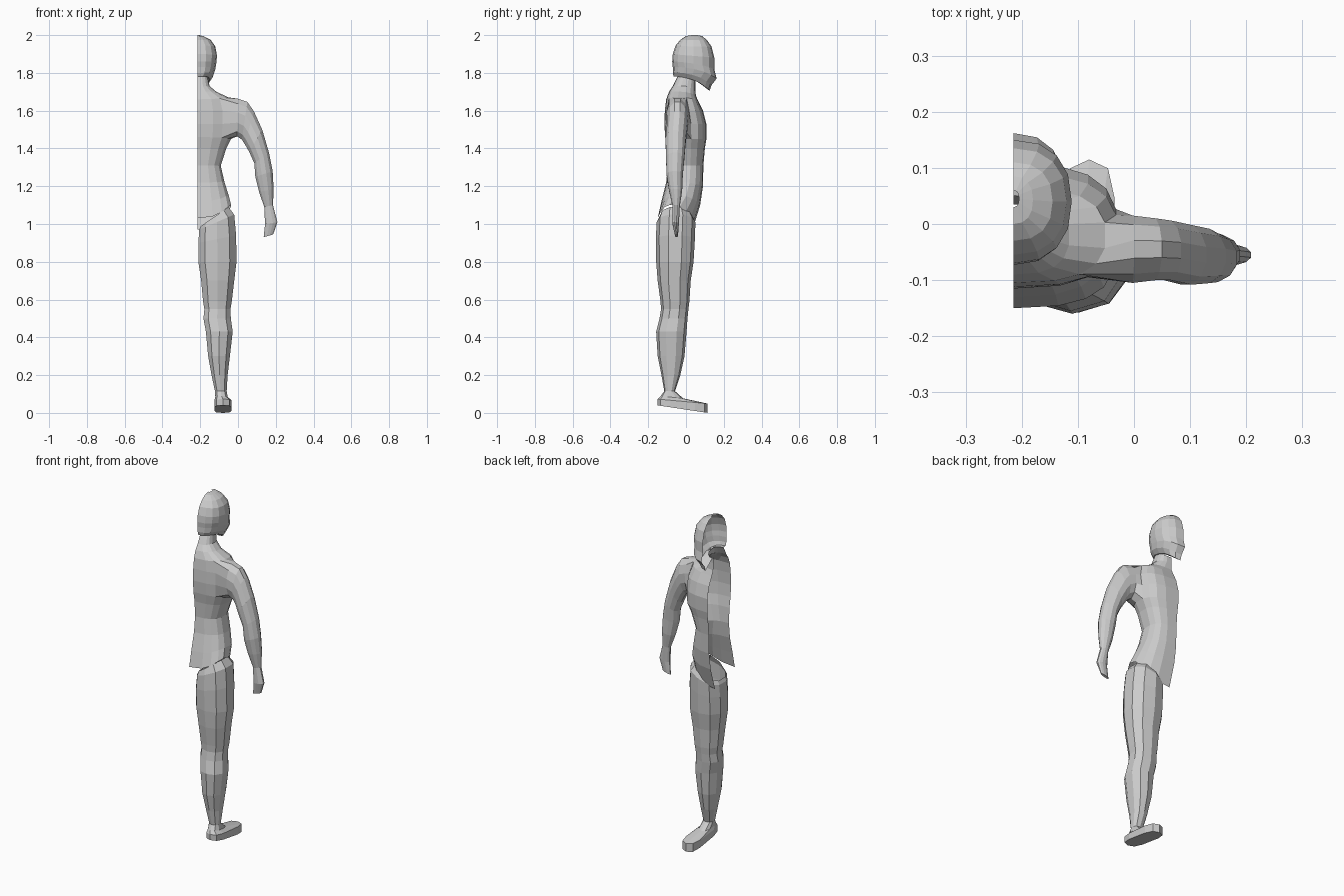
import bpy, bmesh
from math import sin, cos, pi, radians

MID = -0.215  # open cutting plane of the half figure


def spow(v, p):
    return abs(v) ** p * (1 if v >= 0 else -1)


def half_ring(bm, row, n, p):
    """Half section from back centre round the side to front centre."""
    zb, zs, zf, yb, yf, w = row
    out = []
    for i in range(n + 1):
        t = pi * i / n
        c, s = spow(cos(t), p), spow(max(0, sin(t)), p)
        if i in (0, n):
            s = 0
        zc = zb + (zf - zb) * (1 - cos(t)) / 2
        z = zc + (zs - (zb + zf) / 2) * sin(t) ** 2
        out.append(bm.verts.new((MID + w * s, (yb + yf) / 2 - (yf - yb) / 2 * c, z)))
    return out


def strip(bm, a, b, closed=False, skip=()):
    n = len(a)
    for i in range(n if closed else n - 1):
        if i not in skip:
            j = (i + 1) % n
            bm.faces.new((a[i], a[j], b[j], b[i]))


def finish(bm, name):
    bmesh.ops.recalc_face_normals(bm, faces=bm.faces)
    me = bpy.data.meshes.new(name)
    bm.to_mesh(me)
    bm.free()
    bpy.context.collection.objects.link(bpy.data.objects.new(name, me))


# Head: open half shell (back z, side z, front z, back y, front y, width)
bm = bmesh.new()
rows = [
    (1.78, 1.775, 1.755, -.04, .06, .045),
    (1.78, 1.765, 1.705, -.065, .125, .065),
    (1.80, 1.79, 1.735, -.07, .135, .085),
    (1.83, 1.82, 1.77, -.07, .162, .095),
    (1.86, 1.85, 1.82, -.073, .15, .1),
    (1.90, 1.89, 1.88, -.07, .15, .104),
    (1.945, 1.94, 1.94, -.055, .135, .095),
    (1.975, 1.975, 1.975, -.03, .11, .07),
    (1.995, 1.993, 1.995, 0, .085, .035),
    (2.0, 2.0, 2.0, .03, .06, .01)]
rings = [half_ring(bm, r, 8, .85) for r in rows]
for a, b in zip(rings, rings[1:]):
    strip(bm, a, b)
finish(bm, "head")

# Torso: open half shell with a hole where the arm joins
bm = bmesh.new()
rows = [
    (1.03, 1.10, 0.97, -.15, .035, .18),
    (1.12, 1.15, 1.10, -.13, .075, .168),
    (1.22, 1.22, 1.20, -.105, .09, .145),
    (1.31, 1.31, 1.31, -.095, .092, .125),
    (1.40, 1.40, 1.40, -.1, .1, .155),
    (1.46, 1.45, 1.45, -.11, .108, .18),
    (1.53, 1.53, 1.53, -.115, .108, .185),
    (1.60, 1.60, 1.60, -.112, .09, .185),
    (1.66, 1.67, 1.65, -.105, .065, .165),
    (1.70, 1.70, 1.68, -.09, .052, .1),
    (1.73, 1.73, 1.72, -.07, .05, .065),
    (1.78, 1.775, 1.755, -.045, .05, .055)]
rings = [half_ring(bm, r, 9, .75) for r in rows]
B, T, L, R = 5, 8, 2, 5  # hole rows and columns
for i, (a, b) in enumerate(zip(rings, rings[1:])):
    strip(bm, a, b, skip=range(L, R) if B <= i < T else ())

# Arm: grown from the hole (inner x, z, outer x, z, centre y, half depth)
prev = ([rings[B][c] for c in range(L, R)] + [rings[r][R] for r in range(B, T)]
        + [rings[T][c] for c in range(R, L, -1)] + [rings[r][L] for r in range(T, B, -1)])
arm = [
    (-.005, 1.46, 0, 1.667, -.045, .062),
    (.02, 1.443, .05, 1.65, -.045, .057),
    (.035, 1.42, .085, 1.60, -.047, .055),
    (.058, 1.38, .13, 1.50, -.055, .055),
    (.085, 1.32, .165, 1.38, -.057, .05),
    (.09, 1.25, .185, 1.28, -.06, .045),
    (.11, 1.17, .19, 1.185, -.055, .036),
    (.138, 1.09, .186, 1.10, -.052, .02),
    (.142, 1.0, .21, 1.01, -.055, .018),
    (.135, .93, .187, .945, -.05, .008)]
for xi, zi, xo, zo, yc, d in arm:
    ring = []
    for k in range(12):
        t = radians(225 + 30 * k)
        u = sin(t) / 2 + .5
        ring.append(bm.verts.new((xi + (xo - xi) * u, yc + d * cos(t), zi + (zo - zi) * u)))
    strip(bm, prev, ring, closed=True)
    prev = ring
bm.faces.new(prev)
finish(bm, "torso_and_arm")

# Leg and foot (x range, y range, z, z slope across x, z slope along y, roundness)
bm = bmesh.new()
leg = [
    (-.195, -.05, -.14, .03, 1.04, .05, 0, .9),
    (-.205, -.02, -.155, .05, 1.01, .04, 0, .9),
    (-.21, -.01, -.16, .047, .92, .02, 0, .9),
    (-.21, -.008, -.158, .04, .80, 0, 0, .9),
    (-.195, -.02, -.15, .025, .70, 0, 0, .9),
    (-.185, -.033, -.135, .018, .59, 0, 0, .9),
    (-.178, -.04, -.132, .013, .55, 0, 0, .9),
    (-.183, -.038, -.14, .008, .50, 0, 0, .9),
    (-.17, -.028, -.158, .003, .43, 0, 0, .9),
    (-.158, -.043, -.15, -.008, .30, 0, 0, .9),
    (-.14, -.055, -.13, -.03, .20, 0, 0, .9),
    (-.122, -.06, -.115, -.058, .115, 0, 0, .9),
    (-.12, -.055, -.135, -.015, .083, 0, -.006, .8),
    (-.125, -.035, -.15, .115, .061, 0, -.012, .6),
    (-.125, -.035, -.15, .115, .02, 0, -.02, .6)]
prev = None
for x0, x1, y0, y1, z, sx, sy, p in leg:
    ring = []
    for k in range(10):
        t = radians(18 + 36 * k)
        u, v = spow(cos(t), p) / cos(radians(18)) ** p, spow(sin(t), p)
        ring.append(bm.verts.new((
            (x0 + x1) / 2 + (x1 - x0) / 2 * u,
            (y0 + y1) / 2 + (y1 - y0) / 2 * v, z + sx * u + sy * v)))
    if prev:
        strip(bm, prev, ring, closed=True)
    prev = ring
bm.faces.new(prev)
finish(bm, "leg_and_foot")
